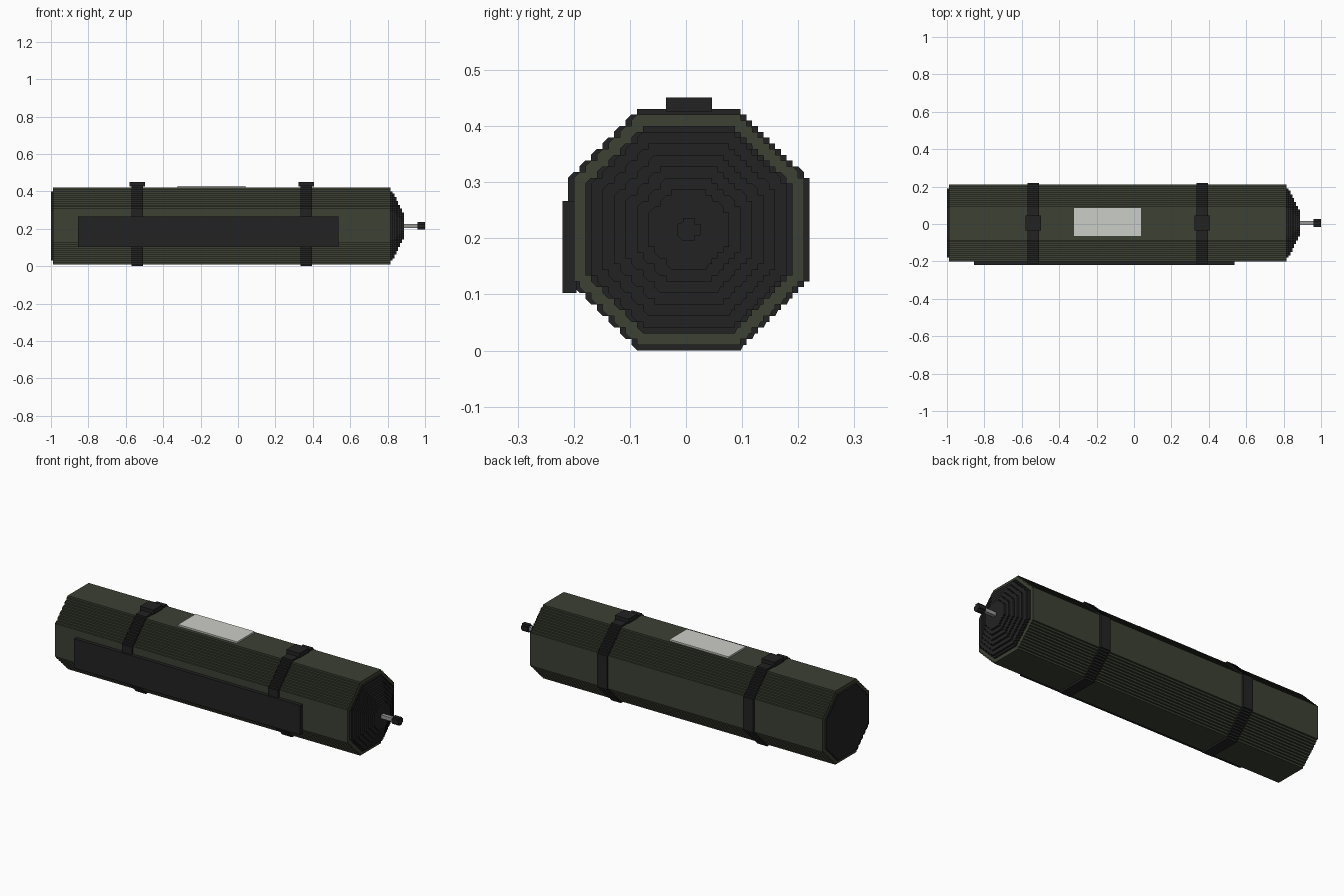
import bpy, bmesh, math

if "Cube" in bpy.data.objects:
    bpy.data.objects.remove(bpy.data.objects["Cube"])

V = 2 / 195            # edge length of one small cube
CY, CZ = 0.5, 21.0     # tube axis, in cube units


def material(name, r, g, b):
    m = bpy.data.materials.new(name)
    m.diffuse_color = (r, g, b, 1)
    m.use_nodes = True
    m.node_tree.nodes["Principled BSDF"].inputs["Base Color"].default_value = m.diffuse_color
    return m


OLIVE = material("olive green", 0.045, 0.052, 0.033)
BLACK = material("soft black", 0.0165, 0.0165, 0.0165)
PALE = material("pale grey", 0.60, 0.61, 0.57)
STEEL = material("steel grey", 0.32, 0.32, 0.32)


def finish(name, bm, mat):
    bmesh.ops.recalc_face_normals(bm, faces=bm.faces[:])
    me = bpy.data.meshes.new(name)
    bm.to_mesh(me)
    bm.free()
    me.materials.append(mat)
    ob = bpy.data.objects.new(name, me)
    bpy.context.collection.objects.link(ob)
    return ob


def box(name, x, y, z, mat):
    """Box from ranges in cube units, y measured from the tube axis."""
    bm = bmesh.new()
    bmesh.ops.create_cube(bm, size=1)
    for v in bm.verts:
        v.co = [V * (r[0] if c < 0 else r[1]) for c, r in
                zip(v.co, (x, (y[0] + CY, y[1] + CY), z))]
    return finish(name, bm, mat)


def stepped_octagon(radius, flat=None):
    """Stair-stepped octagon outline: flat sides joined by 45 degree steps."""
    if flat is None:
        flat = math.floor(radius * math.sqrt(2) - (radius - 0.5) + 0.5)
    quarter = [(radius, flat)]
    for i in range(radius - flat):
        quarter.append((radius - i - 1, flat + i))
        quarter.append((radius - i - 1, flat + i + 1))
    quarter.pop(0) if radius == flat else None
    pts = []
    for k in range(4):
        for a, b in quarter:
            for _ in range(k):
                a, b = -b, a
            pts.append((a, b))
    return pts


def prism(bm, radius, x0, x1, flat=None):
    pts = stepped_octagon(radius, flat)
    rings = [[bm.verts.new((x * V, (a + CY) * V, (b + CZ) * V)) for a, b in pts]
             for x in (x0, x1)]
    n = len(pts)
    for i in range(n):
        j = (i + 1) % n
        bm.faces.new((rings[0][i], rings[0][j], rings[1][j], rings[1][i]))
    caps = [bm.faces.new(r) for r in rings]
    bmesh.ops.triangulate(bm, faces=caps)


def tube(name, layers, mat):
    bm = bmesh.new()
    for layer in layers:
        prism(bm, *layer)
    return finish(name, bm, mat)


# Main tube and rear end plate
tube("tube_body", [(20, -96.5, 79.5)], OLIVE)
tube("rear_cap", [(18, -97.5, -96.5)], BLACK)

# Domed nose in shrinking layers
radii = (18, 17, 15, 13, 11, 9, 7)
tube("nose_cap", [(r, 79.5 + i, 80.5 + i) for i, r in enumerate(radii)], BLACK)

# Pin and knob on the nose
box("pin", (86.5, 93.5), (-1, 1), (CZ - 1, CZ + 1), STEEL)
tube("knob", [(2, 93.5, 97.5, 1)], BLACK)

# Two straps with buckles on top
for label, x in (("rear", -52.5), ("front", 35.5)):
    tube(label + "_strap", [(21, x - 3, x + 3)], BLACK)
    box(label + "_buckle", (x - 4, x + 4), (-4, 4), (41.5, 44), BLACK)

# Long side panel and pale top plate
box("side_panel", (-83.5, 52.5), (-22, -19.5), (10, 26), BLACK)
box("top_plate", (-31.5, 4), (-7, 8), (41, 41.9), PALE)
